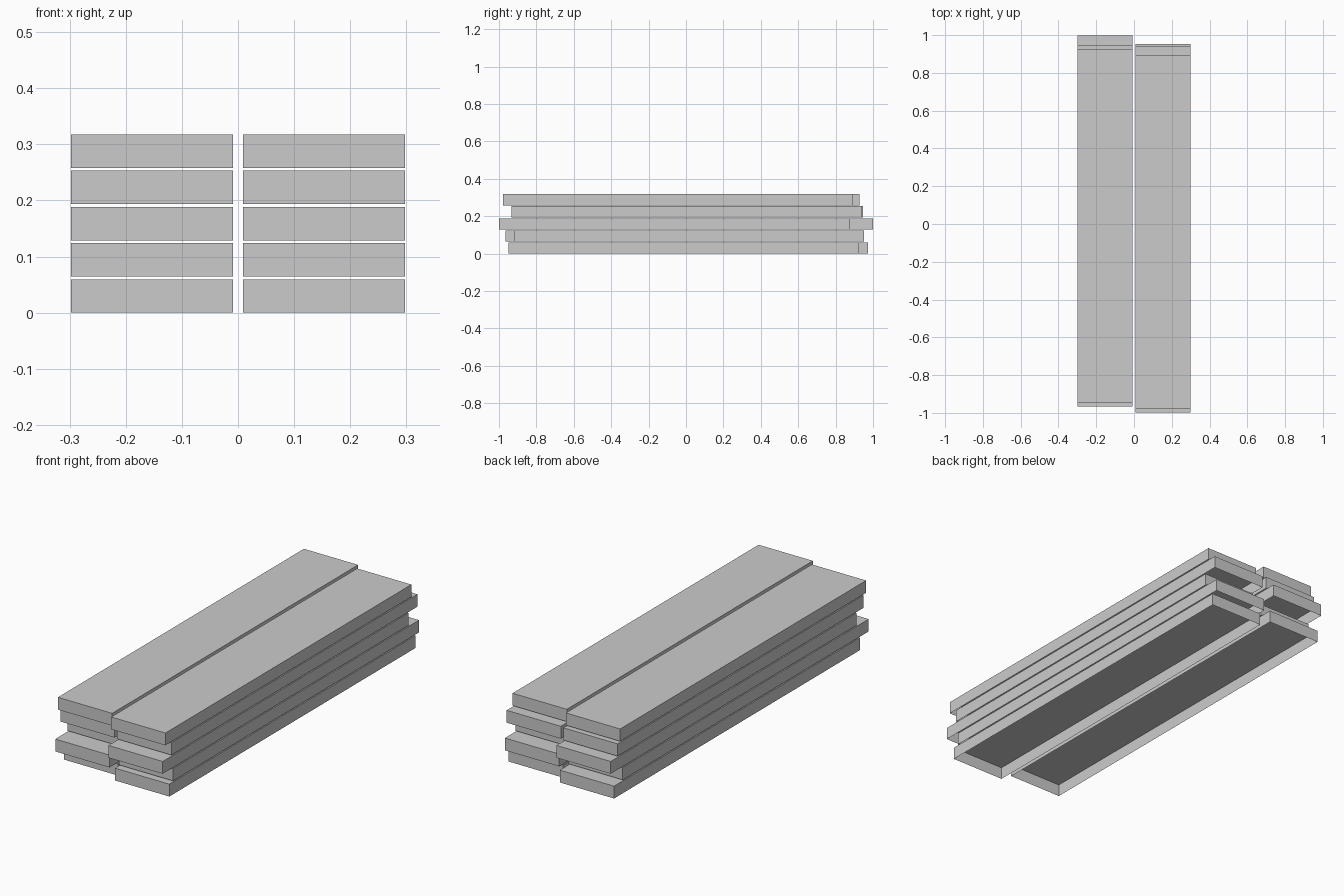
import bpy, bmesh

if "Cube" in bpy.data.objects:
    bpy.data.objects.remove(bpy.data.objects["Cube"])

WIDTH, LENGTH, THICK = 0.289, 1.872, 0.0595   # one plank
PITCH = 0.0645                                # layer spacing
OFFSET_X = 0.1535                             # column centre

# y shift of the planks, bottom layer to top layer
LEFT_SHIFT = [0.037, -0.029, 0.063, 0.010, -0.009]
RIGHT_SHIFT = [-0.012, 0.016, -0.063, 0.004, -0.042]


def plank(name, x, y, z):
    """Box plank with an open underside, origin at the bottom centre."""
    bm = bmesh.new()
    bmesh.ops.create_cube(bm, size=1)
    for v in bm.verts:
        v.co.x *= WIDTH
        v.co.y *= LENGTH
        v.co.z = (v.co.z + 0.5) * THICK
    bm.normal_update()
    under = [f for f in bm.faces if f.normal.z < -0.5]
    bmesh.ops.delete(bm, geom=under, context='FACES_ONLY')
    mesh = bpy.data.meshes.new(name)
    bm.to_mesh(mesh)
    bm.free()
    ob = bpy.data.objects.new(name, mesh)
    ob.location = (x, y, z)
    bpy.context.collection.objects.link(ob)


# Two columns of loosely stacked planks
for side, sign, shifts in (("left", -1, LEFT_SHIFT), ("right", 1, RIGHT_SHIFT)):
    for i, y in enumerate(shifts):
        plank(f"plank_{side}_{i + 1}", sign * OFFSET_X, y, i * PITCH)
